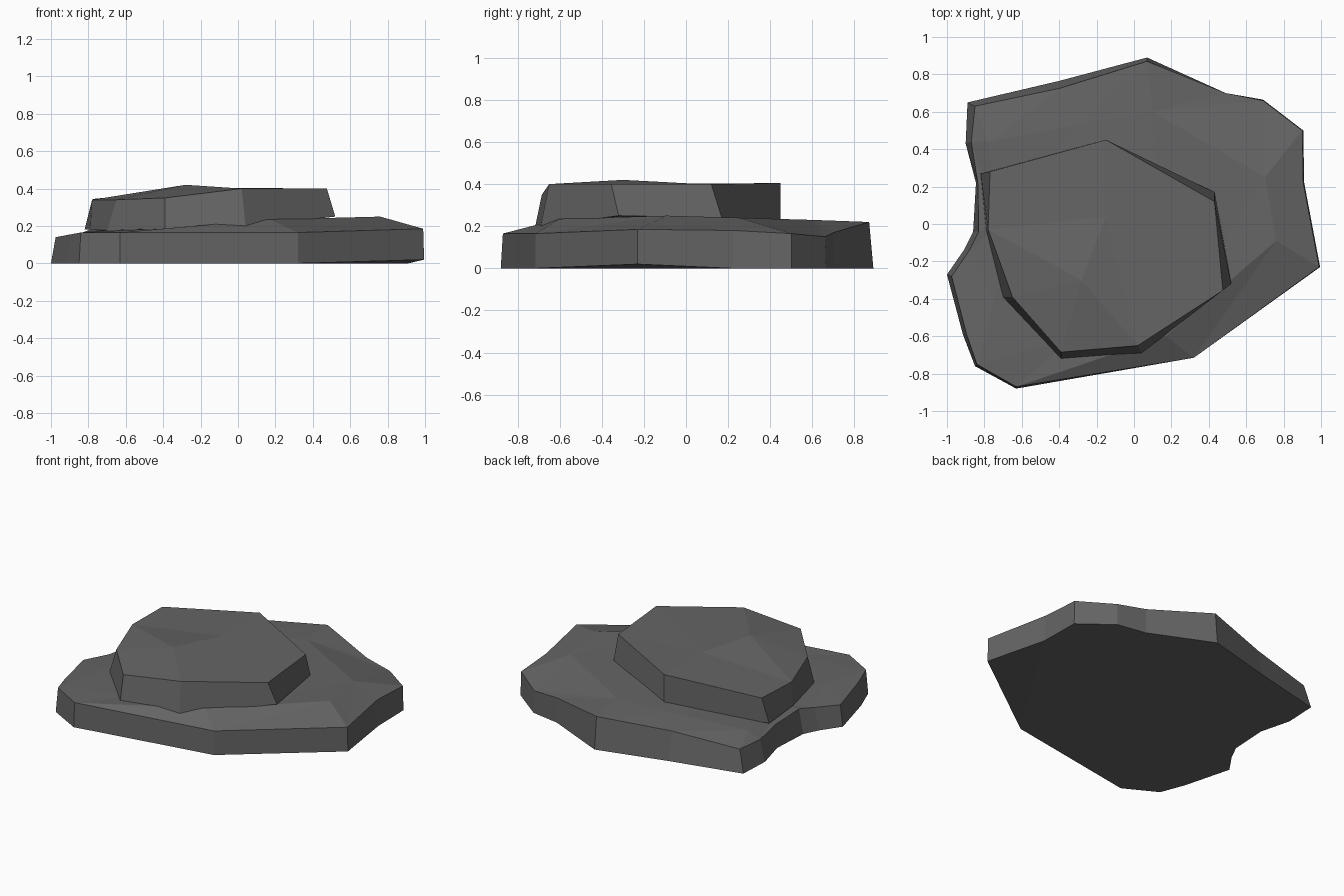
import bpy, bmesh

if "Cube" in bpy.data.objects:
    bpy.data.objects.remove(bpy.data.objects["Cube"])

stone = bpy.data.materials.new("dark grey stone")
stone.diffuse_color = (0.13, 0.13, 0.13, 1)
stone.use_nodes = True
stone.node_tree.nodes["Principled BSDF"].inputs["Base Color"].default_value = stone.diffuse_color


def slab(name, bottom, top, inner, link, cap):
    """Flat-faced rock slab: wall from bottom to top ring, top ring sloping up
    to inner points (link = inner index for each rim point), then a cap."""
    bm = bmesh.new()
    b, t, c = ([bm.verts.new(p) for p in ring] for ring in (bottom, top, inner))
    n = len(b)
    bm.faces.new(b[::-1])
    for i in range(n):
        j = (i + 1) % n
        bm.faces.new((b[i], b[j], t[j], t[i]))
        p, q = c[link[i]], c[link[j]]
        bm.faces.new((t[i], t[j], q))
        if p is not q:
            bm.faces.new((t[i], q, p))
    if cap:
        bm.faces.new(c)
    bmesh.ops.triangulate(bm, faces=[f for f in bm.faces if len(f.verts) > 4])
    bmesh.ops.recalc_face_normals(bm, faces=bm.faces)
    mesh = bpy.data.meshes.new(name)
    bm.to_mesh(mesh)
    bm.free()
    mesh.materials.append(stone)
    obj = bpy.data.objects.new(name, mesh)
    bpy.context.collection.objects.link(obj)


# lower slab rim: x, y, top height, inset x, inset y of the upper edge
rim = [(-.63, -.88, .165, 0, .01), (.32, -.715, .165, 0, 0), (.995, -.23, .185, -.005, 0),
       (.91, .22, .18, -.005, 0), (.905, .50, .165, -.005, 0), (.69, .665, .15, 0, -.005),
       (.49, .70, .17, 0, 0), (.07, .89, .22, 0, -.02), (-.40, .765, .19, 0, -.04),
       (-.89, .65, .15, .04, -.02), (-.90, .43, .15, .03, .01), (-.845, .22, .16, .01, 0),
       (-.86, -.04, .165, .03, 0), (-.91, -.14, .15, .03, 0), (-1.0, -.27, .14, .025, -.01),
       (-.915, -.59, .155, .02, 0), (-.85, -.76, .165, .01, .01)]
lower_bottom = [(x, y, .02 if x > .9 and y < 0 else 0) for x, y, *_ in rim]
lower_top = [(x + dx, y + dy, z) for x, y, z, dx, dy in rim]
lower_inner = [(-.35, -.62, .19), (.17, -.60, .235), (.76, -.09, .25), (.70, .25, .24),
               (.10, .60, .23), (-.30, .53, .21), (-.78, .44, .185), (-.72, 0, .18),
               (-.75, -.42, .175)]
slab("lower_slab", lower_bottom, lower_top, lower_inner,
     [0, 1, 2, 3, 3, 3, 4, 4, 5, 6, 6, 7, 7, 7, 8, 8, 8], True)

# upper slab, resting on the lower one
upper_bottom = [(-.39, -.72, .18), (.04, -.69, .20), (.52, -.32, .25), (.43, .17, .24),
                (-.15, .45, .21), (-.82, .27, .18), (-.79, -.03, .18), (-.70, -.39, .175)]
upper_top = [(-.39, -.685, .35), (.02, -.65, .40), (.475, -.355, .40), (.43, .12, .40),
             (-.15, .45, .405), (-.77, .28, .345), (-.78, -.03, .34), (-.65, -.39, .34)]
upper_inner = [(-.28, -.30, .42), (-.15, .04, .402)]
slab("upper_slab", upper_bottom, upper_top, upper_inner,
     [0, 0, 1, 1, 1, 1, 1, 0], False)
